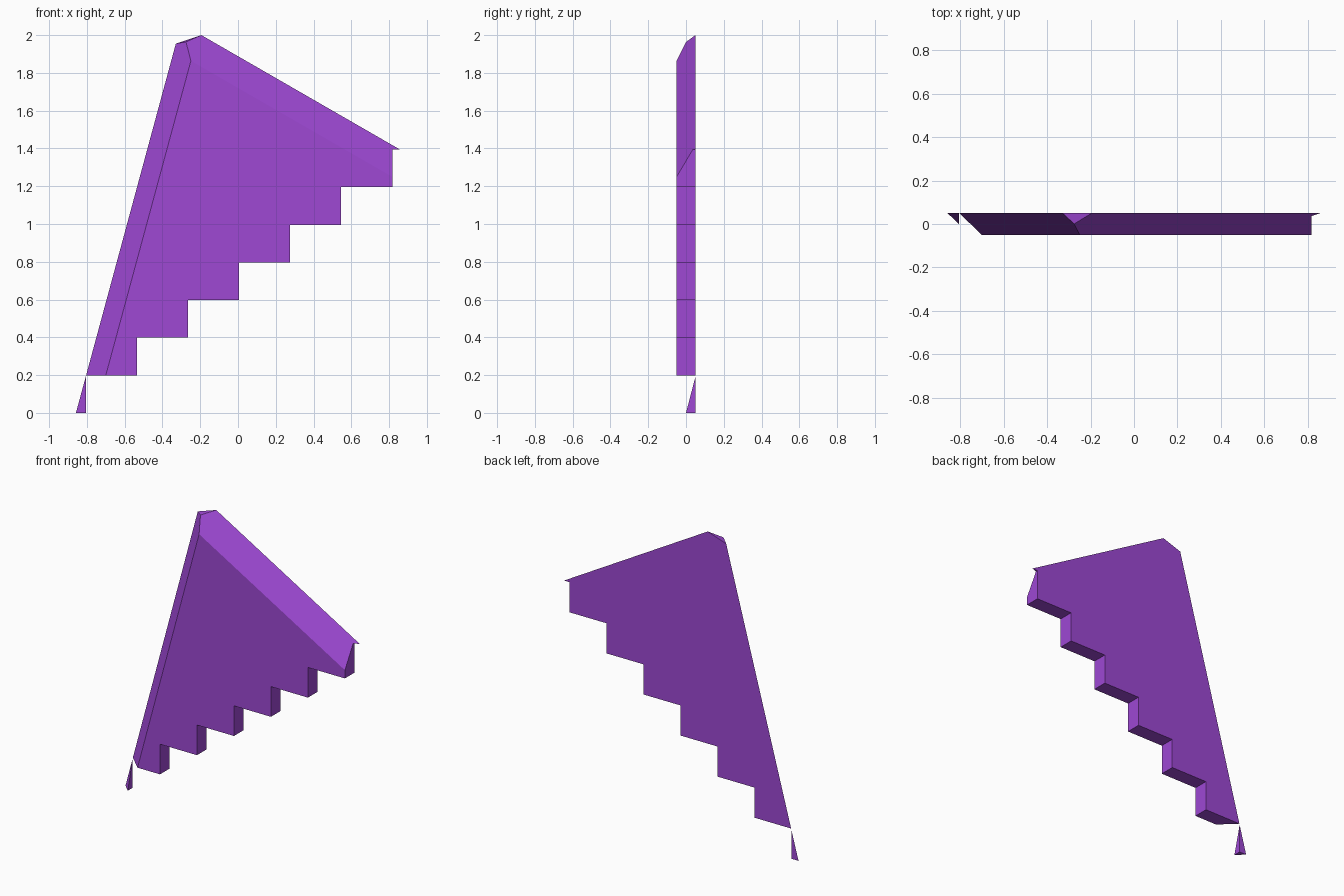
import bpy
import bmesh
from mathutils import Vector

cube = bpy.data.objects.get("Cube")
if cube:
    bpy.data.objects.remove(cube, do_unlink=True)

purple = bpy.data.materials.new("purple")
colour = (0.342, 0.065, 0.658, 1.0)
purple.diffuse_color = colour
purple.use_nodes = True
purple.node_tree.nodes["Principled BSDF"].inputs["Base Color"].default_value = colour

BACK, FRONT = 0.05, -0.05
RISE, RUN, START = 0.1992, 0.2705, -0.806

# Stepped underside, closed by an oversized block that the bevels trim
profile = [(-1.2, 0.0)]
for step in range(8):
    x = START + step * RUN
    profile += [(x, step * RISE), (x, (step + 1) * RISE)]
profile[-1] = (profile[-1][0], 2.3)
profile.append((-1.2, 2.3))

bm = bmesh.new()
face = bm.faces.new([bm.verts.new((x, BACK, z)) for x, z in profile])
extruded = bmesh.ops.extrude_face_region(bm, geom=[face])["geom"]
front_verts = [g for g in extruded if isinstance(g, bmesh.types.BMVert)]
bmesh.ops.translate(bm, verts=front_verts, vec=(0, FRONT - BACK, 0))
# The extruded source face remains as the back; make all sides consistent
if not face.is_valid or len(bm.faces) < len(profile) + 2:
    bmesh.ops.holes_fill(bm, edges=[e for e in bm.edges if e.is_boundary])
bmesh.ops.recalc_face_normals(bm, faces=bm.faces)

# Slanted bevel planes, each through three points: left side, upper side, tip
peak_left = Vector((-0.329, BACK, 1.955))
peak_right = Vector((-0.194, BACK, 2.0))
planes = [
    (Vector((-0.858, BACK, 0)), peak_left, Vector((-0.70, FRONT, 0.199))),
    (peak_right, Vector((0.858, BACK, 1.394)), Vector((0.816, FRONT, 1.25))),
    (peak_left, peak_right, Vector((-0.272, 0, 1.965))),
]
inside = Vector((0, 0, 1.2))
for a, b, c in planes:
    normal = (b - a).cross(c - a).normalized()
    if normal.dot(inside - a) > 0:
        normal.negate()
    bmesh.ops.bisect_plane(bm, geom=bm.verts[:] + bm.edges[:] + bm.faces[:],
                           dist=1e-5, plane_co=a, plane_no=normal, clear_outer=True)
    bmesh.ops.holes_fill(bm, edges=[e for e in bm.edges if e.is_boundary], sides=0)

bmesh.ops.recalc_face_normals(bm, faces=bm.faces)
mesh = bpy.data.meshes.new("stepped_shard")
bm.to_mesh(mesh)
bm.free()
mesh.materials.append(purple)
shard = bpy.data.objects.new("stepped_shard", mesh)
bpy.context.collection.objects.link(shard)
